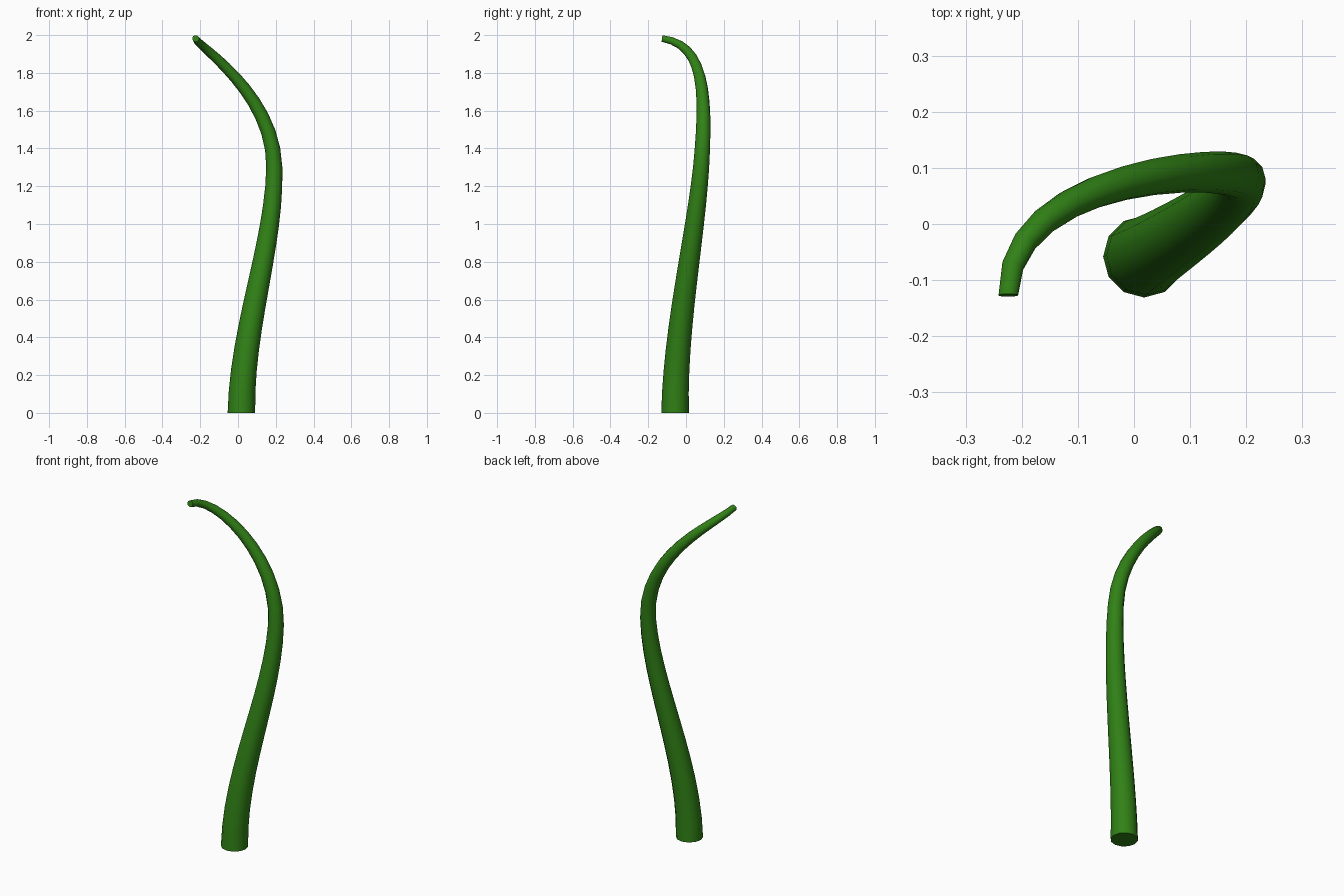
import bpy
from mathutils import Vector

if "Cube" in bpy.data.objects:
    bpy.data.objects.remove(bpy.data.objects["Cube"])

# centre line: left handle, point, right handle, radius
PATH = [
    ((0.018, -0.058, -0.45), (0.018, -0.058, 0.0), (0.018, -0.058, 0.45), 0.073),
    ((0.195, 0.045, 0.90), (0.192, 0.080, 1.30), (0.190, 0.110, 1.70), 0.0425),
    ((-0.225, 0.100, 1.95), (-0.224, -0.127, 1.982), (-0.224, -0.30, 2.0), 0.018),
]

# tapered stem: twelve-sided tube swept along the curve
curve = bpy.data.curves.new("stem", "CURVE")
curve.dimensions = "3D"
curve.resolution_u = 12
curve.bevel_depth = 1.0
curve.bevel_resolution = 4
curve.use_fill_caps = True
spline = curve.splines.new("BEZIER")
spline.bezier_points.add(len(PATH) - 1)
spline.radius_interpolation = "LINEAR"
for p, (left, co, right, radius) in zip(spline.bezier_points, PATH):
    p.handle_left_type = p.handle_right_type = "FREE"
    p.co, p.handle_left, p.handle_right = Vector(co), Vector(left), Vector(right)
    p.radius = radius

stem = bpy.data.objects.new("stem", curve)
bpy.context.collection.objects.link(stem)
bpy.context.view_layer.objects.active = stem
stem.select_set(True)
bpy.ops.object.convert(target="MESH")
stem = bpy.context.object
bpy.ops.object.shade_smooth()

# flat foot on the ground
for v in stem.data.vertices:
    if v.co.z < 0.02:
        v.co.z = 0.0

# green
green = bpy.data.materials.new("stem_green")
green.diffuse_color = (0.03, 0.22, 0.008, 1)
green.use_nodes = True
green.node_tree.nodes["Principled BSDF"].inputs["Base Color"].default_value = green.diffuse_color
stem.data.materials.clear()
stem.data.materials.append(green)
